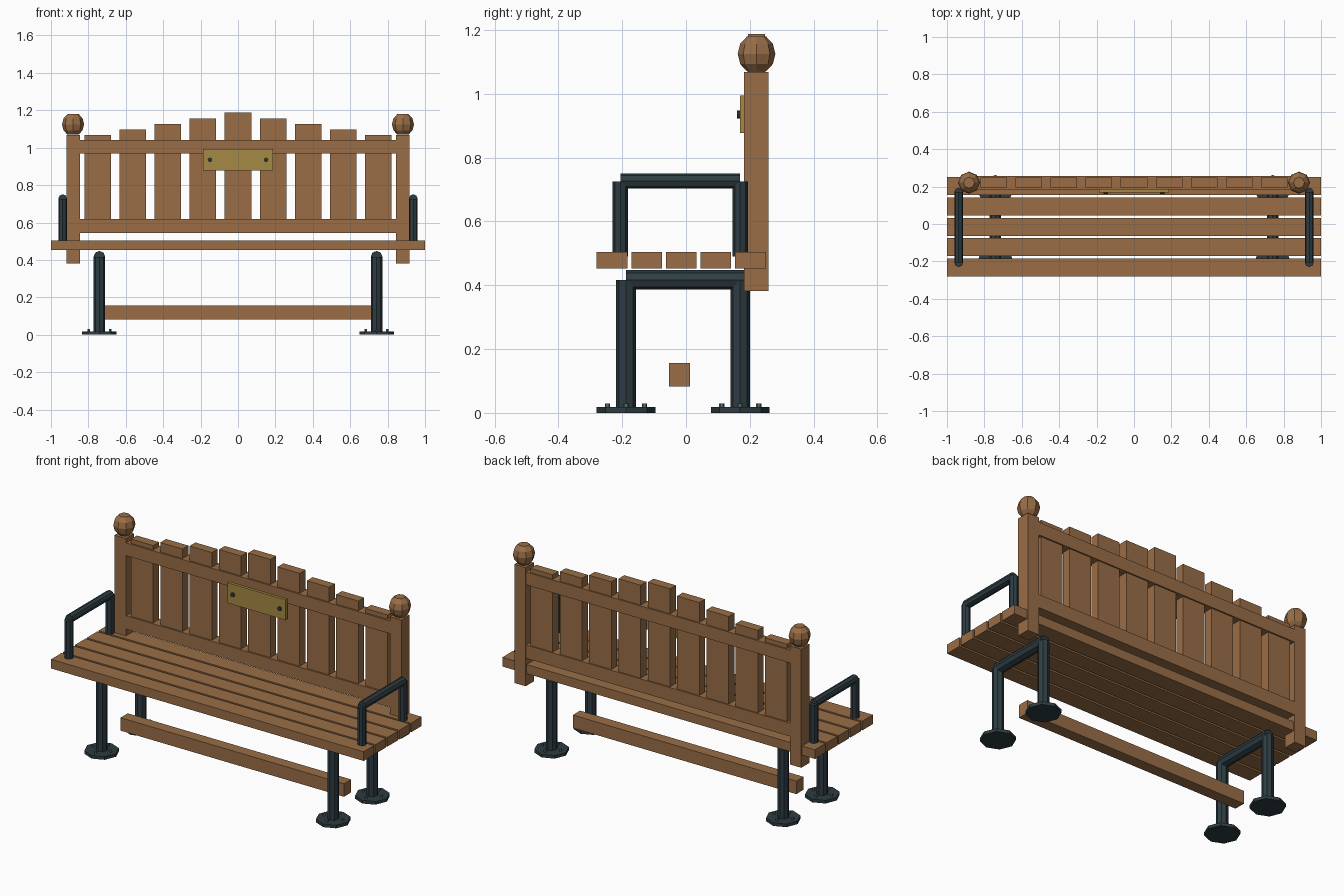
import bpy, bmesh
from math import pi
from mathutils import Matrix, Vector

cube = bpy.data.objects.get("Cube")
if cube:
    bpy.data.objects.remove(cube, do_unlink=True)


def material(name, rgb):
    m = bpy.data.materials.new(name)
    m.use_nodes = True
    m.diffuse_color = (*rgb, 1)
    m.node_tree.nodes["Principled BSDF"].inputs["Base Color"].default_value = (*rgb, 1)
    return m


WOOD = material("warm wood", (0.32, 0.155, 0.062))
IRON = material("dark iron", (0.027, 0.046, 0.055))
BRASS = material("brass", (0.38, 0.25, 0.06))
STEEL = material("bolt steel", (0.12, 0.15, 0.16))


def finish(name, bm, mat):
    mesh = bpy.data.meshes.new(name)
    bm.to_mesh(mesh)
    bm.free()
    mesh.materials.append(mat)
    obj = bpy.data.objects.new(name, mesh)
    bpy.context.collection.objects.link(obj)
    return obj


def box(name, x, y, z, mat=WOOD):
    """Box from (min, max) ranges along each axis."""
    bm = bmesh.new()
    size = [r[1] - r[0] for r in (x, y, z)]
    mid = Vector([(r[0] + r[1]) / 2 for r in (x, y, z)])
    bmesh.ops.create_cube(bm, size=1, matrix=Matrix.Translation(mid) @ Matrix.Diagonal((*size, 1)))
    return finish(name, bm, mat)


def rod(name, start, end, radius, mat=IRON, sides=8):
    """Faceted rod between two points."""
    a, b = Vector(start), Vector(end)
    turn = (b - a).to_track_quat("Z", "Y").to_matrix().to_4x4()
    bm = bmesh.new()
    bmesh.ops.create_cone(bm, cap_ends=True, segments=sides, radius1=radius, radius2=radius,
                          depth=(b - a).length, matrix=Matrix.Translation((a + b) / 2) @ turn)
    return finish(name, bm, mat)


def finial(name, centre, radius):
    """Faceted ball with flattened poles."""
    bm = bmesh.new()
    bmesh.ops.create_uvsphere(bm, u_segments=8, v_segments=6, radius=radius)
    poles = [v for v in bm.verts if abs(v.co.z) > radius * 0.98]
    bmesh.ops.dissolve_verts(bm, verts=poles)
    bmesh.ops.scale(bm, verts=bm.verts, vec=(1, 1, 1.08))
    bmesh.ops.translate(bm, verts=bm.verts, vec=centre)
    return finish(name, bm, WOOD)


# Seat
for i in range(5):
    y = -0.232 + i * 0.1085
    box(f"seat_slat_{i + 1}", (-1, 1), (y - 0.048, y + 0.048), (0.452, 0.505))

# Backrest rails and stepped upright slats
box("upper_rail", (-0.85, 0.85), (0.185, 0.256), (0.968, 1.042))
box("lower_rail", (-0.85, 0.85), (0.185, 0.256), (0.543, 0.62))
for i in range(-4, 5):
    x = i * 0.1875
    box(f"back_slat_{i + 5}", (x - 0.071, x + 0.071), (0.195, 0.248), (0.55, 1.187 - 0.03 * abs(i)))

# Plaque with two screws
box("plaque", (-0.186, 0.186), (0.169, 0.186), (0.877, 0.994), BRASS)
for side, x in (("right", -0.15), ("left", 0.15)):
    rod(f"plaque_screw_{side}", (x, 0.172, 0.935), (x, 0.16, 0.935), 0.012, IRON)

# Low stretcher
box("stretcher", (-0.715, 0.715), (-0.053, 0.013), (0.082, 0.157))

for side, s in (("left", 1), ("right", -1)):
    # Back post and finial
    box(f"back_post_{side}", sorted((s * 0.845, s * 0.918)), (0.182, 0.258), (0.382, 1.068))
    finial(f"post_finial_{side}", (s * 0.882, 0.221, 1.125), 0.059)

    # Armrest
    x = s * 0.937
    rod(f"armrest_bar_{side}", (x, -0.206, 0.727), (x, 0.17, 0.727), 0.024)
    for end, y in (("front", -0.206), ("rear", 0.17)):
        rod(f"armrest_{end}_upright_{side}", (x, y, 0.49), (x, y, 0.725), 0.024)

    # Leg frame with bolted feet
    x = s * 0.741
    rod(f"leg_crossbar_{side}", (x, -0.188, 0.417), (x, 0.182, 0.417), 0.031)
    for end, y in (("front", -0.188), ("rear", 0.17)):
        rod(f"{end}_leg_{side}", (x, y, 0.01), (x, y, 0.416), 0.031)
        rod(f"{end}_foot_plate_{side}", (x, y, 0), (x, y, 0.018), 0.092)
        for k in range(4):
            offset = Matrix.Rotation(k * pi / 2, 3, "Z") @ Vector((0.058, 0, 0))
            p = Vector((x, y, 0.012)) + offset
            rod(f"{end}_foot_bolt_{side}_{k + 1}", p, p + Vector((0, 0, 0.018)), 0.008, STEEL, 6)
